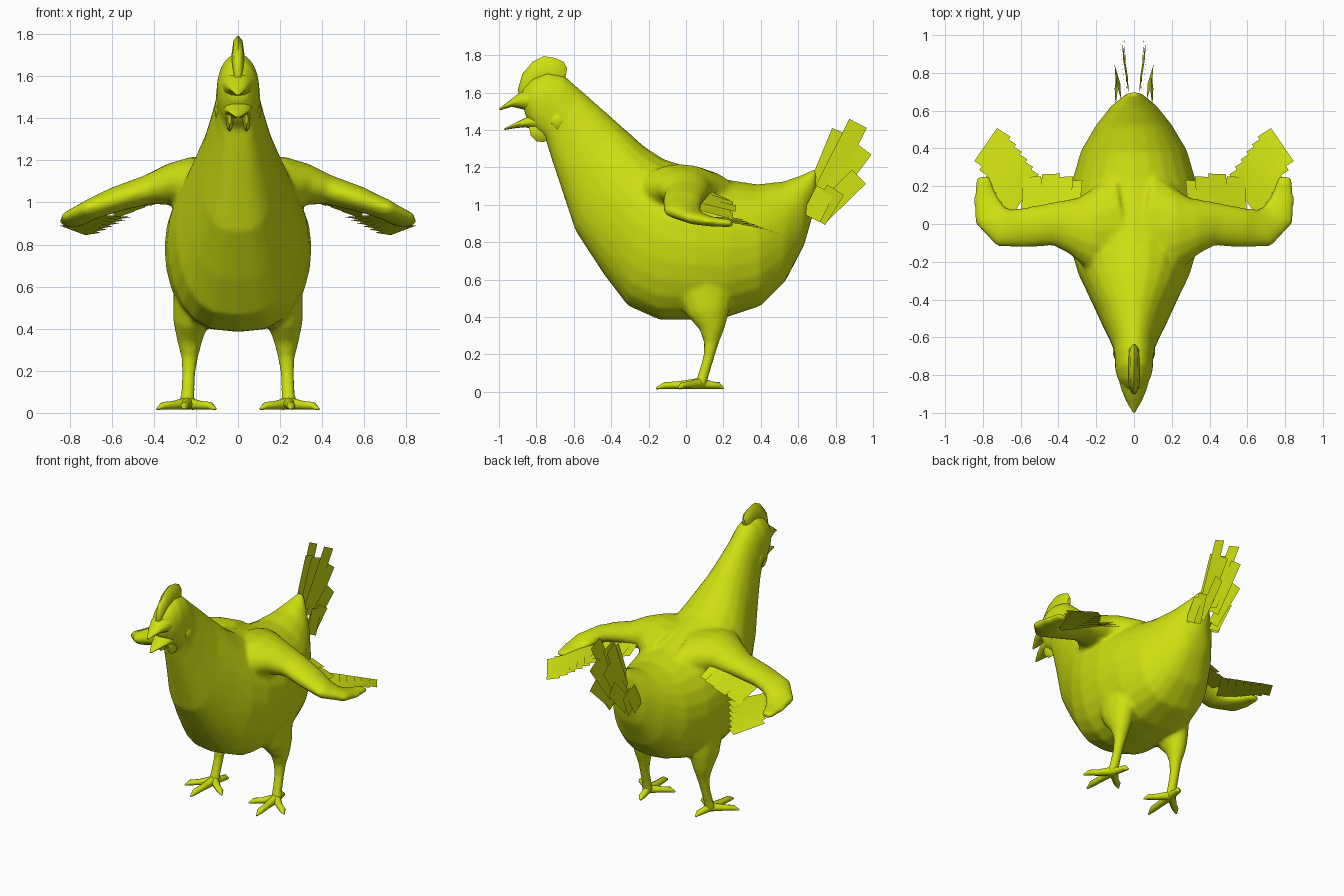
import bpy, bmesh, math
from mathutils import Vector

if "Cube" in bpy.data.objects:
    bpy.data.objects.remove(bpy.data.objects["Cube"], do_unlink=True)

COLOUR = (0.62, 0.74, 0.005, 1)
mat = bpy.data.materials.new("yellow_green")
mat.use_nodes = True
mat.diffuse_color = COLOUR
mat.node_tree.nodes["Principled BSDF"].inputs["Base Color"].default_value = COLOUR
mat.node_tree.nodes["Principled BSDF"].inputs["Roughness"].default_value = 0.8


def loft(bm, rings):
    """Skin a list of equal rings and cap both ends."""
    loops = [[bm.verts.new(p) for p in ring] for ring in rings]
    n = len(loops[0])
    for a, b in zip(loops, loops[1:]):
        for i in range(n):
            j = (i + 1) % n
            bm.faces.new((a[i], a[j], b[j], b[i]))
    bm.faces.new(loops[0])
    bm.faces.new(loops[-1])


def slices(bm, table, n=24, fullness=1.0, x=0.0):
    """Loft slices given as top y, top z, bottom y, bottom z, half width."""
    rings = []
    for ty, tz, by, bz, w in table:
        ring = []
        for i in range(n):
            t = math.tau * i / n
            u, s = 0.5 - 0.5 * math.cos(t), math.sin(t)
            p = fullness if u > 0.5 else 1.0
            px = math.copysign(abs(s) ** p, s) * w
            ring.append((x + px, ty + (by - ty) * u, tz + (bz - tz) * u))
        rings.append(ring)
    loft(bm, rings)


def tube(bm, path, up, side=1, n=12):
    """Sweep an ellipse along points given as x, y, z, side radius, up radius."""
    pts = [Vector((p[0] * side, p[1], p[2])) for p in path]
    rings = []
    for k, c in enumerate(pts):
        d = pts[min(k + 1, len(pts) - 1)] - pts[max(k - 1, 0)]
        a = d.cross(Vector(up)).normalized()
        b = a.cross(d).normalized()
        ra, rb = path[k][3:]
        rings.append([c + a * ra * math.cos(math.tau * i / n)
                      + b * rb * math.sin(math.tau * i / n) for i in range(n)])
    loft(bm, rings)


def feather(bm, base, tip, width, across, side):
    """Flat rectangular feather."""
    base, tip = Vector(base), Vector(tip)
    h = Vector(across).cross(tip - base).normalized() * width / 2
    corners = [base - h, base + h, tip + h, tip - h]
    bm.faces.new([bm.verts.new((c.x * side, c.y, c.z)) for c in corners])


def finish(bm, name, smooth=True, blend=False):
    bmesh.ops.recalc_face_normals(bm, faces=bm.faces)
    me = bpy.data.meshes.new(name)
    bm.to_mesh(me)
    bm.free()
    me.materials.append(mat)
    ob = bpy.data.objects.new(name, me)
    bpy.context.collection.objects.link(ob)
    if blend:
        rm = ob.modifiers.new("blend", "REMESH")
        rm.mode, rm.voxel_size, rm.use_smooth_shade = "VOXEL", 0.013, True
        sm = ob.modifiers.new("soften", "SMOOTH")
        sm.factor, sm.iterations = 0.5, 8
    elif smooth:
        bpy.ops.object.select_all(action="DESELECT")
        bpy.context.view_layer.objects.active = ob
        ob.select_set(True)
        bpy.ops.object.shade_smooth_by_angle(angle=math.radians(50))
    return ob


# Body, neck and head, with wings and legs blended in
bm = bmesh.new()
slices(bm, [
    (.70, 1.20, .68, .95, .04), (.62, 1.16, .63, .78, .12),
    (.52, 1.125, .53, .59, .20), (.38, 1.11, .40, .46, .28),
    (.22, 1.135, .22, .40, .33), (.05, 1.19, .05, .385, .35),
    (-.12, 1.245, -.14, .385, .335), (-.22, 1.31, -.31, .46, .295),
    (-.31, 1.39, -.44, .63, .24), (-.40, 1.47, -.59, .86, .18),
    (-.49, 1.55, -.66, 1.07, .14), (-.57, 1.62, -.72, 1.25, .11),
    (-.65, 1.69, -.75, 1.35, .103), (-.74, 1.71, -.80, 1.39, .10),
    (-.82, 1.68, -.83, 1.43, .085), (-.88, 1.62, -.86, 1.48, .05)],
    fullness=0.7)
WING = [(.10, -.02, 1.05, .30, .16), (.24, -.03, 1.09, .21, .13),
        (.32, -.01, 1.085, .15, .10), (.43, 0, 1.06, .115, .07),
        (.58, -.02, 1.015, .105, .06), (.69, -.02, .97, .105, .05),
        (.765, .05, .93, .09, .037), (.785, .14, .91, .065, .027),
        (.80, .25, .90, .035, .02)]
LEG = [(.20, .10, .56, .11, .17), (.225, .12, .43, .085, .12),
       (.23, .14, .34, .06, .07), (.23, .135, .26, .04, .04),
       (.235, .12, .18, .033, .03), (.24, .09, .08, .034, .03),
       (.24, .08, .03, .04, .035)]
for side in (1, -1):
    tube(bm, WING, (0, 0, 1), side, 16)
    tube(bm, LEG, (0, 1, 0), side)
finish(bm, "body_with_wings_and_legs", blend=True)

# Feet: three front toes and one back toe each
for side, label in ((1, "left"), (-1, "right")):
    bm = bmesh.new()
    for tx, ty in ((.385, -.04), (.255, -.16), (.105, -.03), (.215, .20)):
        mx, my = (.24 + tx) / 2, (.07 + ty) / 2
        ex, ey = .24 + (tx - .24) * .8, .07 + (ty - .07) * .8
        tube(bm, [(.24, .08, .045, .03, .03), (mx, my, .036, .022, .02),
                  (ex, ey, .034, .022, .018), (tx, ty, .018, .005, .005)],
             (0, 0, 1), side, 8)
    finish(bm, label + "_foot")

# Comb
bm = bmesh.new()
slices(bm, [(-.90, 1.61, -.88, 1.56, .015), (-.875, 1.70, -.85, 1.58, .025),
            (-.82, 1.765, -.81, 1.60, .03), (-.76, 1.795, -.76, 1.62, .03),
            (-.70, 1.785, -.71, 1.62, .028), (-.655, 1.765, -.67, 1.62, .025),
            (-.635, 1.73, -.65, 1.66, .012)], 8)
finish(bm, "comb")

# Open beak
bm = bmesh.new()
slices(bm, [(-.82, 1.64, -.80, 1.47, .085), (-.89, 1.60, -.87, 1.51, .065),
            (-.94, 1.56, -.93, 1.525, .042), (-1.0, 1.515, -.995, 1.505, .006)], 12)
finish(bm, "upper_beak")
bm = bmesh.new()
slices(bm, [(-.79, 1.50, -.77, 1.39, .075), (-.86, 1.465, -.86, 1.415, .06),
            (-.91, 1.44, -.91, 1.41, .038), (-.97, 1.41, -.97, 1.40, .006)], 12)
finish(bm, "lower_beak")

# Wattles and ear lobes
for side, label in ((1, "left"), (-1, "right")):
    bm = bmesh.new()
    slices(bm, [(-.84, 1.42, -.83, 1.37, .008), (-.80, 1.45, -.80, 1.34, .018),
                (-.76, 1.45, -.76, 1.335, .018), (-.73, 1.44, -.73, 1.36, .008)],
           8, x=.04 * side)
    finish(bm, label + "_wattle")
    bm = bmesh.new()
    slices(bm, [(-.72, 1.48, -.72, 1.43, .01), (-.69, 1.50, -.69, 1.39, .022),
                (-.66, 1.49, -.66, 1.41, .02), (-.64, 1.47, -.64, 1.44, .008)],
           8, x=.09 * side)
    finish(bm, label + "_ear_lobe")

# Wing feathers: an outer diagonal fan and an inner row
for side, label in ((1, "left"), (-1, "right")):
    bm = bmesh.new()
    for i in range(6):
        f = i / 5
        feather(bm, (.81 - .13 * f, .31 - .24 * f, .895 + .04 * f),
                (.69 - .15 * f, .485 - .20 * f, .85 + .075 * f),
                .085, (0, .25, 1), side)
    for x, y0, y1, z in ((.55, .06, .25, .99), (.50, .05, .24, 1.01),
                         (.45, .06, .265, 1.03), (.38, .10, .25, 1.05),
                         (.33, .12, .23, 1.06)):
        feather(bm, (x, y0, z), (x - .01, y1, z - .05), .10, (.35, 0, 1), side)
    finish(bm, label + "_wing_feathers", smooth=False)

    # Tail feathers
    bm = bmesh.new()
    for bx, by, bz, tx, ty, tz in (
            (.02, .71, 1.10, .025, .83, 1.39), (.03, .73, 1.06, .06, .92, 1.435),
            (.04, .74, 1.02, .05, .95, 1.30), (.05, .72, .95, .07, .925, 1.15),
            (.07, .70, .92, .10, .80, 1.08), (.10, .67, .93, .09, .745, 1.08)):
        feather(bm, (bx, by, bz), (tx, ty, tz), .105, (1, 0, 0.1), side)
    finish(bm, label + "_tail_feathers", smooth=False)
